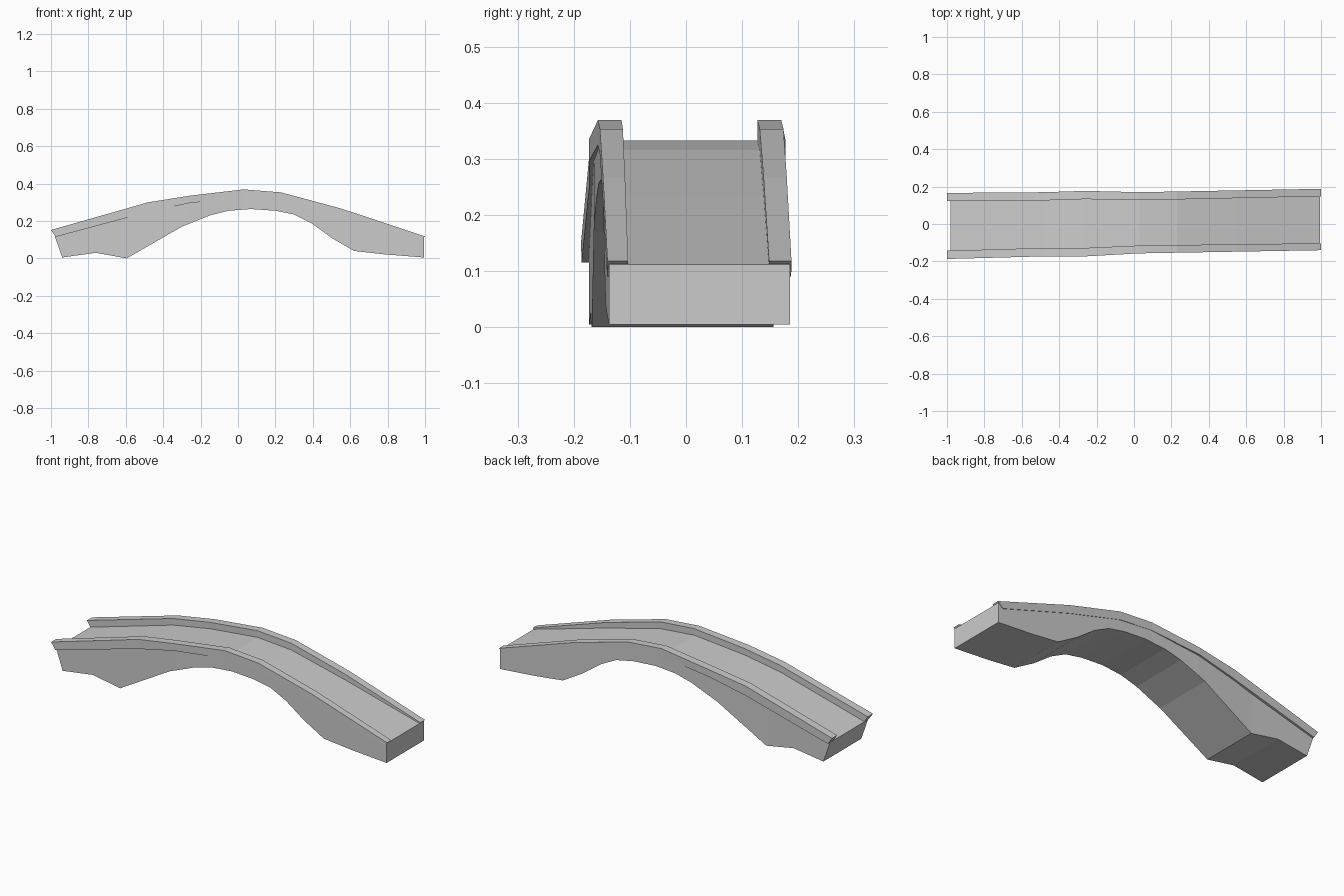
import bpy

if "Cube" in bpy.data.objects:
    bpy.data.objects.remove(bpy.data.objects["Cube"])


def interp(pts, x):
    """Piecewise linear lookup in a list of (x, value) points."""
    if x <= pts[0][0]:
        return pts[0][1]
    for (x0, v0), (x1, v1) in zip(pts, pts[1:]):
        if x <= x1:
            return v0 + (v1 - v0) * (x - x0) / (x1 - x0)
    return pts[-1][1]


def sweep(name, stations, y_front, y_back, top, bottom):
    """Solid of four-sided sections; each station is (x at top, x at bottom)."""
    verts, faces = [], []
    for xt, xb in stations:
        zt, zb = interp(top, xt), interp(bottom, xb)
        verts += [(xt, interp(y_front, xt), zt), (xt, interp(y_back, xt), zt),
                  (xb, interp(y_back, xb), zb), (xb, interp(y_front, xb), zb)]
    for i in range(len(stations) - 1):
        a, b = 4 * i, 4 * i + 4
        for k in range(4):
            n = (k + 1) % 4
            faces.append((a + k, b + k, b + n, a + n))
    last = len(verts) - 4
    faces += [(0, 1, 2, 3), (last + 3, last + 2, last + 1, last)]
    mesh = bpy.data.meshes.new(name)
    mesh.from_pydata(verts, [], faces)
    mesh.update()
    obj = bpy.data.objects.new(name, mesh)
    bpy.context.collection.objects.link(obj)
    return obj


# Arched body with the walkway as its top face
deck = [(-.98, .12), (-.48, .264), (-.26, .3), (.03, .333), (.23, .316),
        (.55, .236), (.995, .112)]
arch = [(-.94, .005), (-.76, .03), (-.595, 0), (-.3, .17), (-.15, .23),
        (-.05, .255), (.07, .264), (.2, .255), (.3, .235), (.39, .19),
        (.5, .11), (.62, .04), (.78, .022), (.995, .005)]
body_front = [(-.98, -.173), (-.595, -.168), (-.26, -.164), (.03, -.153), (1, -.137)]
body_back = [(-.98, .155), (-.595, .156), (-.26, .168), (.03, .168), (1, .185)]
xs = sorted({x for x, _ in deck[1:] + arch[1:]})
sweep("bridge_body", [(-.98, -.94)] + [(x, x) for x in xs],
      body_front, body_back, deck, arch)

# Parapets along both edges
rail_top = [(-1, .152), (-.48, .3), (-.26, .335), (.03, .369), (.23, .353),
            (.55, .267), (1, .118)]
rail_bottom = [(-.975, .115), (-.48, .248), (-.26, .296), (.03, .325),
               (.23, .308), (.55, .222), (.967, .09)]
rail_stations = ([(-1, -.975)] + [(x, x) for x, _ in rail_top[1:-1]]
                 + [(1, .967)])
front_outer = [(-1, -.187), (-.48, -.173), (-.26, -.173), (.03, -.157), (1, -.14)]
front_inner = [(-1, -.143), (-.48, -.128), (-.26, -.128), (.03, -.115), (1, -.103)]
back_inner = [(-1, .122), (-.48, .126), (-.26, .133), (.03, .127), (1, .148)]
back_outer = [(-1, .166), (-.48, .17), (-.26, .177), (.03, .17), (1, .188)]
sweep("front_parapet", rail_stations, front_outer, front_inner, rail_top, rail_bottom)
sweep("back_parapet", rail_stations, back_inner, back_outer, rail_top, rail_bottom)
